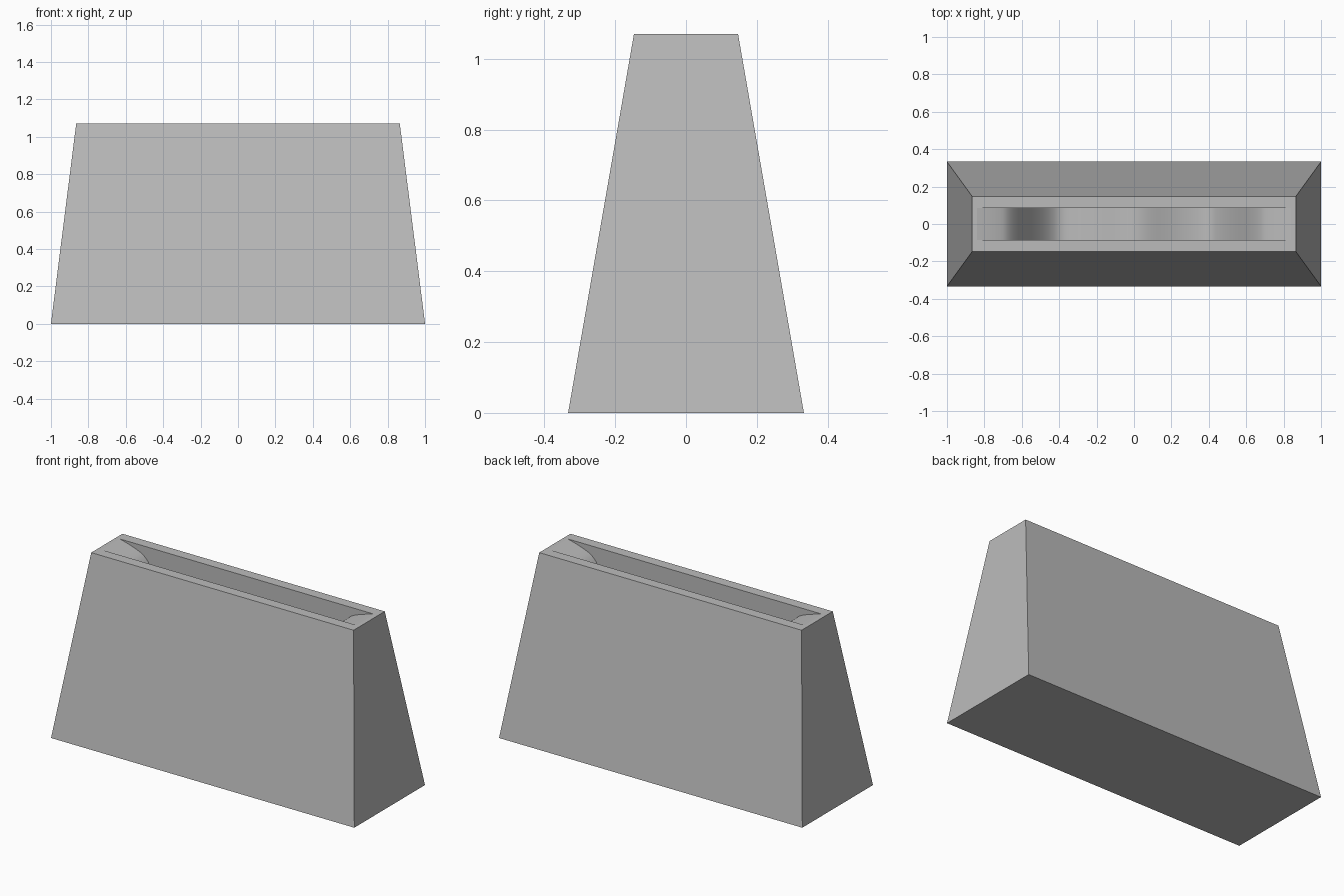
import bpy
import bmesh

if "Cube" in bpy.data.objects:
    bpy.data.objects.remove(bpy.data.objects["Cube"], do_unlink=True)

HEIGHT = 1.07
SLOT_HALF = 0.085
# Half of the wavy slot floor: x, depth below the top, slope of depth
KNOTS = [(0, 0.34, 0), (0.16, 0.39, 0.42), (0.37, 0.44, 0),
         (0.6, 0.17, -1.9), (0.7, 0.045, -0.45), (0.84, 0, -0.25)]


def floor_points(steps=8):
    """Smooth half profile, running outwards from the middle."""
    pts = []
    for (x0, d0, s0), (x1, d1, s1) in zip(KNOTS, KNOTS[1:]):
        w = x1 - x0
        for i in range(steps):
            t = i / steps
            u = 1 - t
            d = (d0 * u * u * (1 + 2 * t) + s0 * w * t * u * u
                 + d1 * t * t * (1 + 2 * u) - s1 * w * t * t * u)
            pts.append((x0 + w * t, HEIGHT - d))
    pts.append((KNOTS[-1][0], HEIGHT))
    return pts


def make_object(name, bm):
    bmesh.ops.recalc_face_normals(bm, faces=bm.faces)
    mesh = bpy.data.meshes.new(name)
    bm.to_mesh(mesh)
    bm.free()
    obj = bpy.data.objects.new(name, mesh)
    bpy.context.collection.objects.link(obj)
    return obj


grey = bpy.data.materials.new("plain grey")
grey.use_nodes = True
colour = (0.5, 0.5, 0.5, 1)
grey.diffuse_color = colour
grey.node_tree.nodes["Principled BSDF"].inputs["Base Color"].default_value = colour

half = floor_points()
profile = [(-x, z) for x, z in reversed(half[1:])] + half
bm = bmesh.new()


def ring(x, y, z):
    return [bm.verts.new((sx * x, sy * y, z))
            for sx, sy in ((-1, -1), (1, -1), (1, 1), (-1, 1))]


def bridge(lower, upper):
    for i in range(4):
        j = (i + 1) % 4
        bm.faces.new((lower[i], lower[j], upper[j], upper[i]))


# Tapered body
base = ring(1, 0.333, 0)
top = ring(0.865, 0.147, HEIGHT)
bm.faces.new(base[::-1])
bridge(base, top)

# Slot: smooth floor strip between two flat walls
rows = [[bm.verts.new((x, y, z)) for x, z in profile]
        for y in (-SLOT_HALF, SLOT_HALF)]
front, back = rows
for i in range(len(profile) - 1):
    strip = bm.faces.new((front[i], front[i + 1], back[i + 1], back[i]))
    strip.smooth = True
for row in rows:
    bm.faces.new(row)

# Flat rim around the slot
bridge(top, [front[0], front[-1], back[-1], back[0]])

body = make_object("slotted_block", bm)
body.data.materials.append(grey)
